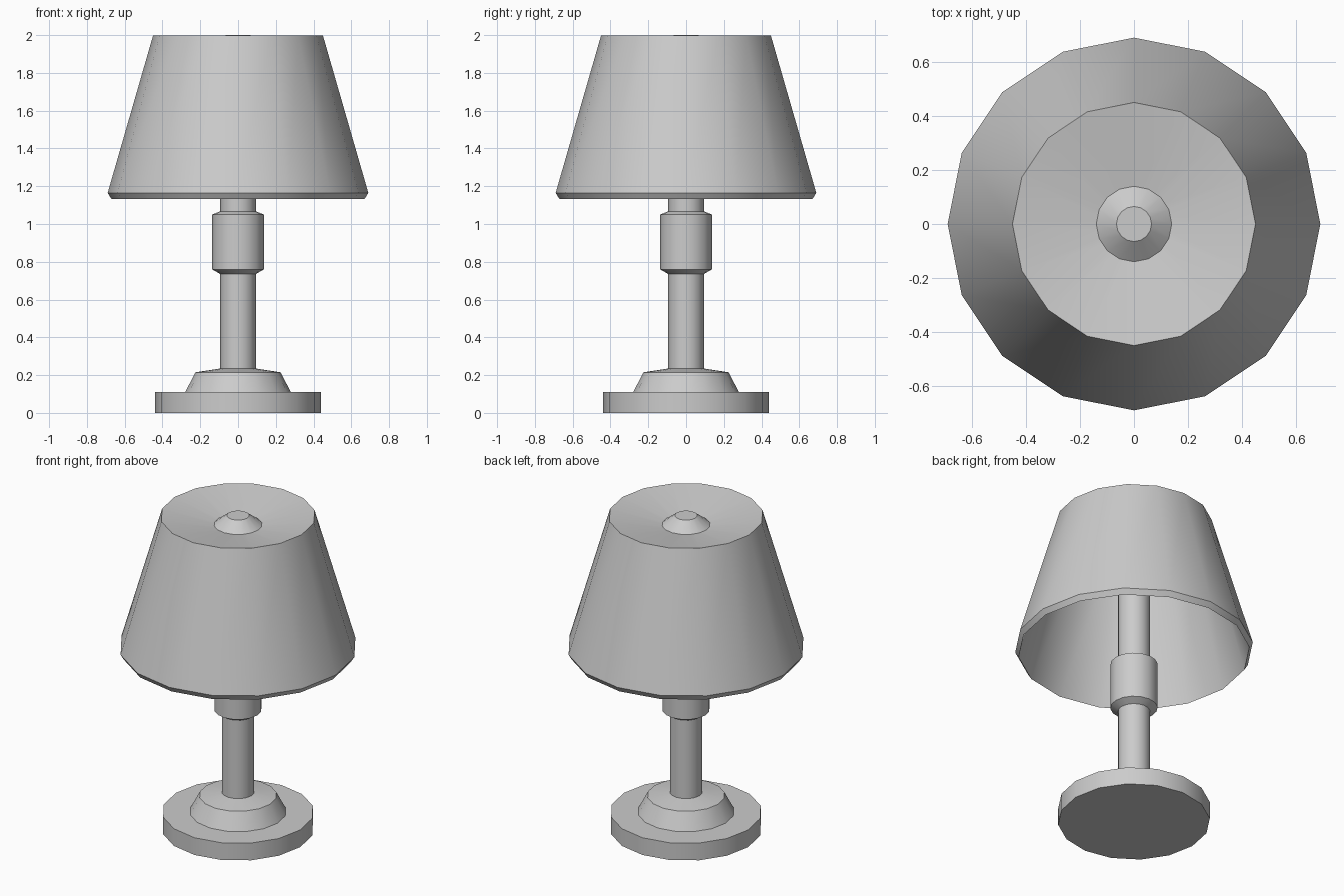
import bpy, bmesh, math

if "Cube" in bpy.data.objects:
    bpy.data.objects.remove(bpy.data.objects["Cube"])

SIDES = 16


def lathe(name, profile, closed=False):
    """Spin (radius, z) points around z; radius 0 becomes a single pole vertex."""
    bm = bmesh.new()
    rings = []
    for r, z in profile:
        if r == 0:
            rings.append([bm.verts.new((0, 0, z))] * SIDES)
        else:
            rings.append([bm.verts.new((r * math.cos(2 * math.pi * i / SIDES),
                                        r * math.sin(2 * math.pi * i / SIDES), z))
                          for i in range(SIDES)])
    pairs = list(zip(rings, rings[1:]))
    if closed:
        pairs.append((rings[-1], rings[0]))
    for a, b in pairs:
        for i in range(SIDES):
            j = (i + 1) % SIDES
            bm.faces.new(list(dict.fromkeys((a[i], a[j], b[j], b[i]))))
    bmesh.ops.recalc_face_normals(bm, faces=bm.faces)
    mesh = bpy.data.meshes.new(name)
    bm.to_mesh(mesh)
    bm.free()
    obj = bpy.data.objects.new(name, mesh)
    bpy.context.collection.objects.link(obj)
    bpy.ops.object.select_all(action='DESELECT')
    obj.select_set(True)
    bpy.context.view_layer.objects.active = obj
    bpy.ops.object.shade_smooth_by_angle(angle=math.radians(30))
    return obj


# Stand: stepped foot, stem with a thick socket sleeve, stem into the shade
lathe("stand", [
    (0, 0), (0.44, 0), (0.44, 0.11), (0.28, 0.11), (0.225, 0.215),
    (0.094, 0.235), (0.094, 0.735), (0.137, 0.76), (0.137, 1.05),
    (0.094, 1.067), (0.094, 1.93), (0, 1.93)])

# Shade: thin tapered shell with bevelled lower rim and dished top
lathe("shade", [
    (0.67, 1.132), (0.69, 1.165), (0.45, 1.997), (0.08, 1.932),
    (0.08, 1.918), (0.44, 1.975)], closed=True)

# Finial on top of the shade
lathe("finial", [(0, 1.935), (0.143, 1.94), (0.065, 2.0), (0, 2.0)])
